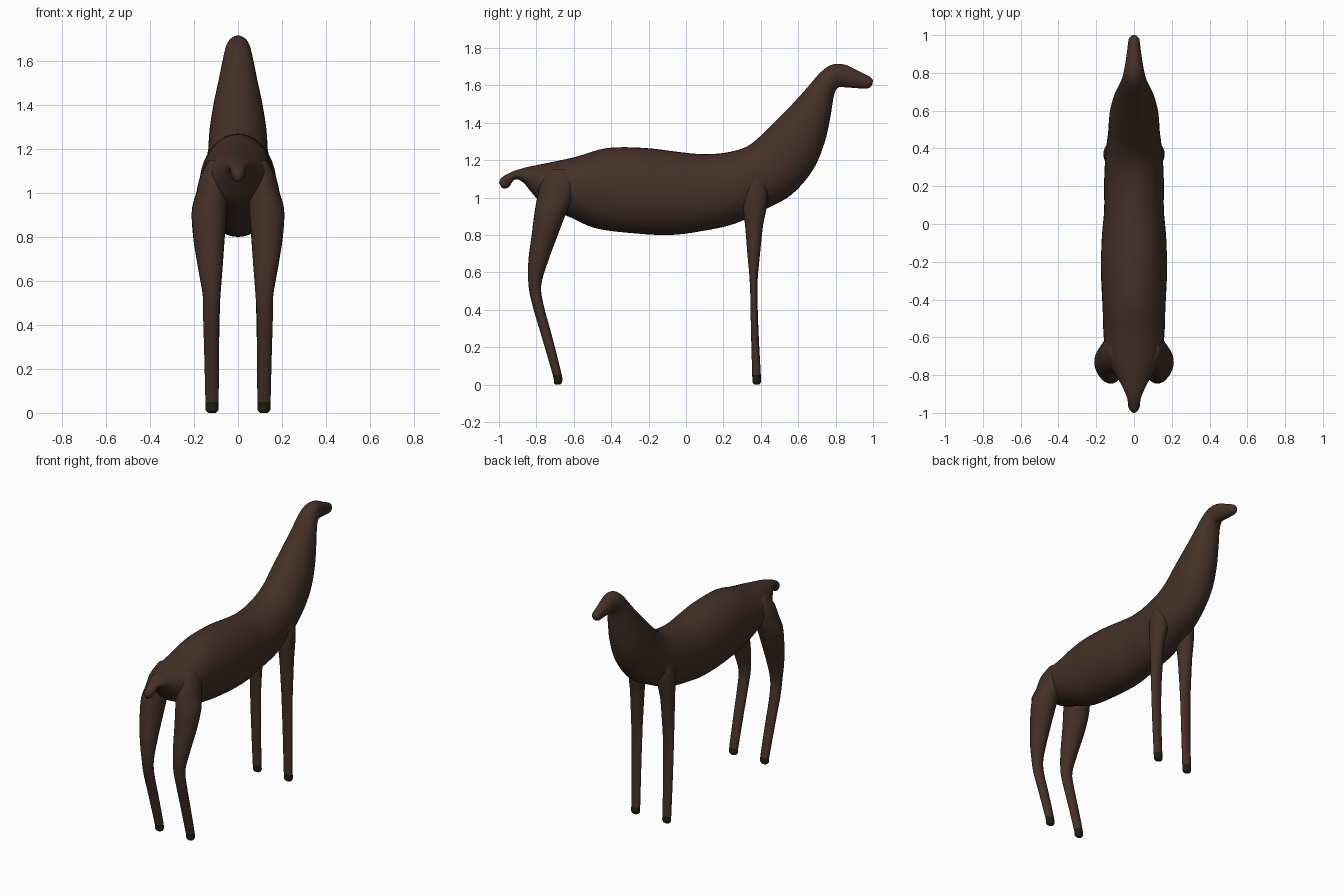
import bpy, bmesh, math
from mathutils import Vector


def material(name, rgb):
    m = bpy.data.materials.new(name)
    m.diffuse_color = (*rgb, 1)
    return m


BROWN = material("dark brown", (0.06, 0.03, 0.02))
HOOF = material("dark green", (0.012, 0.014, 0.005))


def smooth_rows(rows, steps=4):
    """Catmull-Rom interpolation of station rows."""
    vs = [Vector(r) for r in rows]
    out = []
    for i in range(len(vs) - 1):
        p0, p1, p2, p3 = vs[max(i - 1, 0)], vs[i], vs[i + 1], vs[min(i + 2, len(vs) - 1)]
        for s in range(steps):
            t = s / steps
            out.append(0.5 * (2 * p1 + (p2 - p0) * t + (2 * p0 - 5 * p1 + 4 * p2 - p3) * t * t
                              + (3 * p1 - p0 - 3 * p2 + p3) * t ** 3))
    return out + [vs[-1]]


def loft(name, rows, ring, rule, sides=32):
    """Skin rings made from interpolated rows, closed with caps."""
    bm = bmesh.new()
    rings = []
    for row in smooth_rows(rows):
        rings.append([bm.verts.new(ring(row, math.tau * k / sides)) for k in range(sides)])
    for a, b in zip(rings, rings[1:]):
        for k in range(sides):
            n = (k + 1) % sides
            bm.faces.new((a[k], a[n], b[n], b[k]))
    bm.faces.new(rings[0])
    bm.faces.new(rings[-1])
    bmesh.ops.recalc_face_normals(bm, faces=bm.faces[:])
    for f in bm.faces:
        f.material_index = int(rule(f.calc_center_median()))
    me = bpy.data.meshes.new(name)
    bm.to_mesh(me)
    bm.free()
    me.materials.append(BROWN)
    me.materials.append(HOOF)
    ob = bpy.data.objects.new(name, me)
    bpy.context.collection.objects.link(ob)
    bpy.context.view_layer.objects.active = ob
    ob.select_set(True)
    bpy.ops.object.shade_smooth_by_angle(angle=math.radians(60))
    ob.select_set(False)
    return ob


def body_ring(r, a):
    ty, tz, by, bz, w = r
    c, s = (1 + math.cos(a)) / 2, math.sin(a)
    return (w * s, by + (ty - by) * c, bz + (tz - bz) * c)


# Tail, trunk, neck and head: top y, top z, bottom y, bottom z, half width
BODY = [
    (-1.0, 1.08, -0.985, 1.05, 0.012), (-0.985, 1.107, -0.95, 1.053, 0.03),
    (-0.93, 1.138, -0.915, 1.097, 0.036), (-0.86, 1.16, -0.87, 1.08, 0.06),
    (-0.80, 1.173, -0.82, 1.02, 0.09), (-0.70, 1.193, -0.75, 0.95, 0.14),
    (-0.58, 1.22, -0.62, 0.895, 0.16), (-0.42, 1.265, -0.48, 0.835, 0.166),
    (-0.22, 1.265, -0.27, 0.808, 0.175), (-0.05, 1.245, -0.08, 0.80, 0.17),
    (0.07, 1.233, 0.08, 0.82, 0.158), (0.2, 1.238, 0.26, 0.86, 0.158),
    (0.32, 1.27, 0.44, 0.945, 0.15), (0.40, 1.33, 0.57, 1.02, 0.137),
    (0.47, 1.40, 0.68, 1.15, 0.13), (0.56, 1.49, 0.74, 1.29, 0.112),
    (0.65, 1.59, 0.77, 1.42, 0.088), (0.72, 1.67, 0.79, 1.54, 0.068),
    (0.78, 1.71, 0.81, 1.585, 0.057), (0.85, 1.71, 0.84, 1.59, 0.047),
    (0.93, 1.672, 0.91, 1.585, 0.036), (0.985, 1.645, 0.97, 1.583, 0.028),
    (1.0, 1.625, 0.995, 1.60, 0.012)]
loft("body_neck_and_head", BODY, body_ring, lambda c: False, 40)

# Legs: z, centre y, half depth, centre x, half width
HIND = [
    (0.0, -0.685, 0.012, 0.118, 0.016), (0.012, -0.685, 0.022, 0.118, 0.028),
    (0.05, -0.688, 0.024, 0.118, 0.03), (0.25, -0.742, 0.028, 0.12, 0.033),
    (0.42, -0.79, 0.03, 0.122, 0.036), (0.53, -0.808, 0.034, 0.12, 0.04),
    (0.66, -0.79, 0.053, 0.126, 0.056), (0.80, -0.755, 0.07, 0.132, 0.072),
    (0.92, -0.725, 0.085, 0.13, 0.08), (1.0, -0.70, 0.095, 0.115, 0.075),
    (1.08, -0.68, 0.095, 0.10, 0.07), (1.15, -0.67, 0.06, 0.08, 0.05)]
FORE = [
    (0.0, 0.378, 0.012, 0.118, 0.016), (0.012, 0.378, 0.022, 0.118, 0.028),
    (0.05, 0.377, 0.023, 0.118, 0.03), (0.3, 0.367, 0.02, 0.12, 0.034),
    (0.53, 0.362, 0.02, 0.12, 0.039), (0.7, 0.362, 0.034, 0.118, 0.042),
    (0.85, 0.364, 0.048, 0.115, 0.046), (0.94, 0.368, 0.062, 0.11, 0.052),
    (1.04, 0.372, 0.068, 0.10, 0.06), (1.12, 0.375, 0.05, 0.09, 0.055)]
for kind, rows in (("hind", HIND), ("front", FORE)):
    for side, sx in (("left", -1), ("right", 1)):
        loft(f"{kind}_leg_{side}", rows,
             lambda r, a: (sx * (r[3] + r[4] * math.cos(a)), r[1] + r[2] * math.sin(a), r[0]),
             lambda c: c.z < 0.05, 24)
